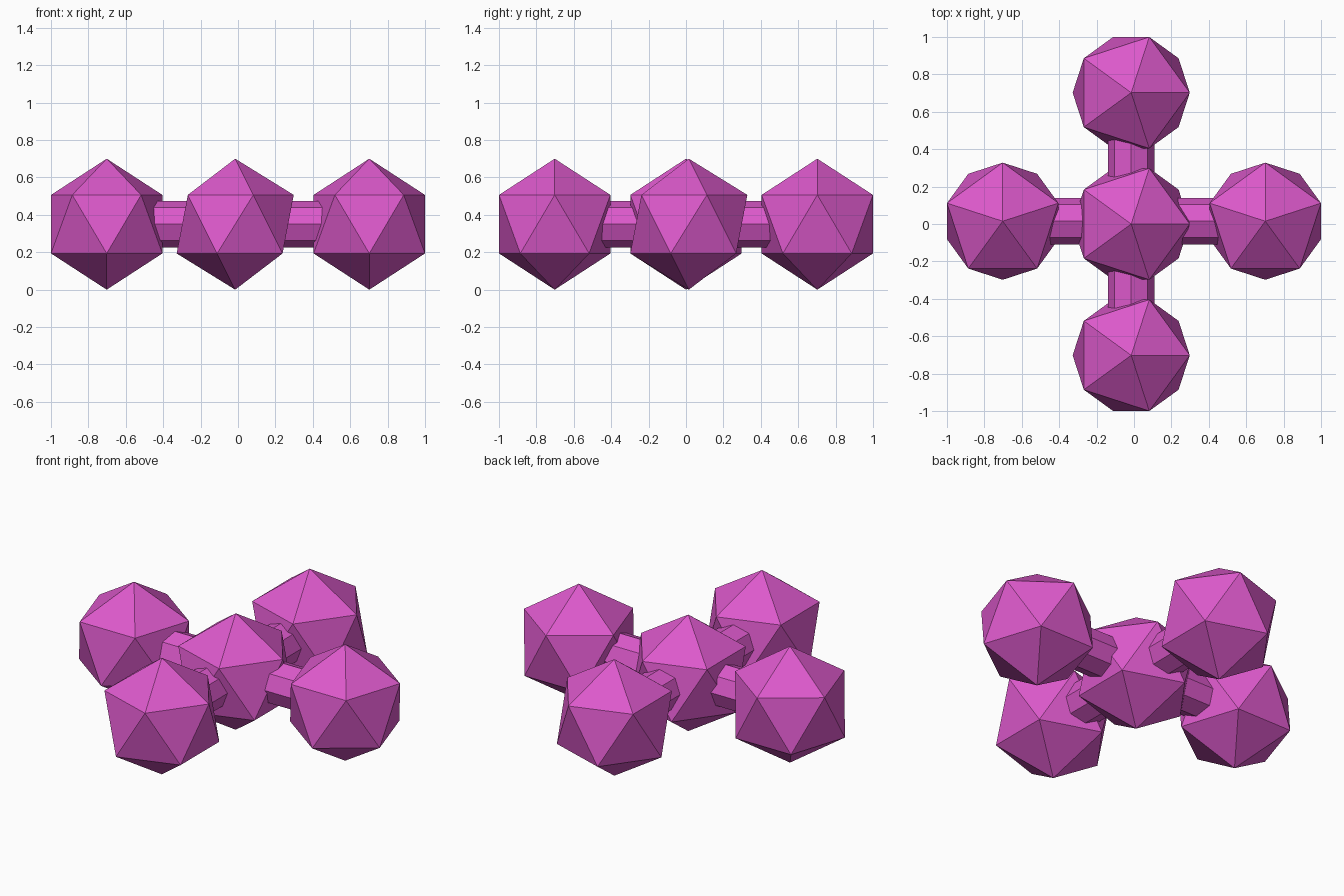
import bpy
from math import pi

if "Cube" in bpy.data.objects:
    bpy.data.objects.remove(bpy.data.objects["Cube"])

mat = bpy.data.materials.new("magenta")
mat.diffuse_color = (0.72, 0.1, 0.6, 1)
mat.use_nodes = True
mat.node_tree.nodes["Principled BSDF"].inputs["Base Color"].default_value = mat.diffuse_color

R, Z = 0.35, 0.35      # ball radius and centre height
REACH = 0.702          # distance of outer balls from the middle
OFF = 0.015            # small sideways shift of each arm


def finish(name):
    ob = bpy.context.object
    ob.name = name
    ob.data.materials.append(mat)


def ball(name, x, y, turn):
    bpy.ops.mesh.primitive_ico_sphere_add(
        subdivisions=1, radius=R, location=(x, y, Z), rotation=(0, 0, turn))
    finish(name)


def rod(name, x, y, rot):
    bpy.ops.mesh.primitive_cylinder_add(
        vertices=8, radius=0.125, depth=0.32, location=(x, y, Z), rotation=rot)
    finish(name)


# Central ball
ball("center_ball", -OFF, 0, 0)

# Four arms: octagonal rod with an icosahedron at its end
for s, side, end in ((-1, "left", "front"), (1, "right", "back")):
    ball(side + "_ball", s * REACH, OFF, pi / 2)
    rod(side + "_rod", s * 0.35, OFF, (0, pi / 2, 0))
    ball(end + "_ball", -OFF, s * REACH, 0)
    rod(end + "_rod", -OFF, s * 0.35, (pi / 2, 0, 0))
